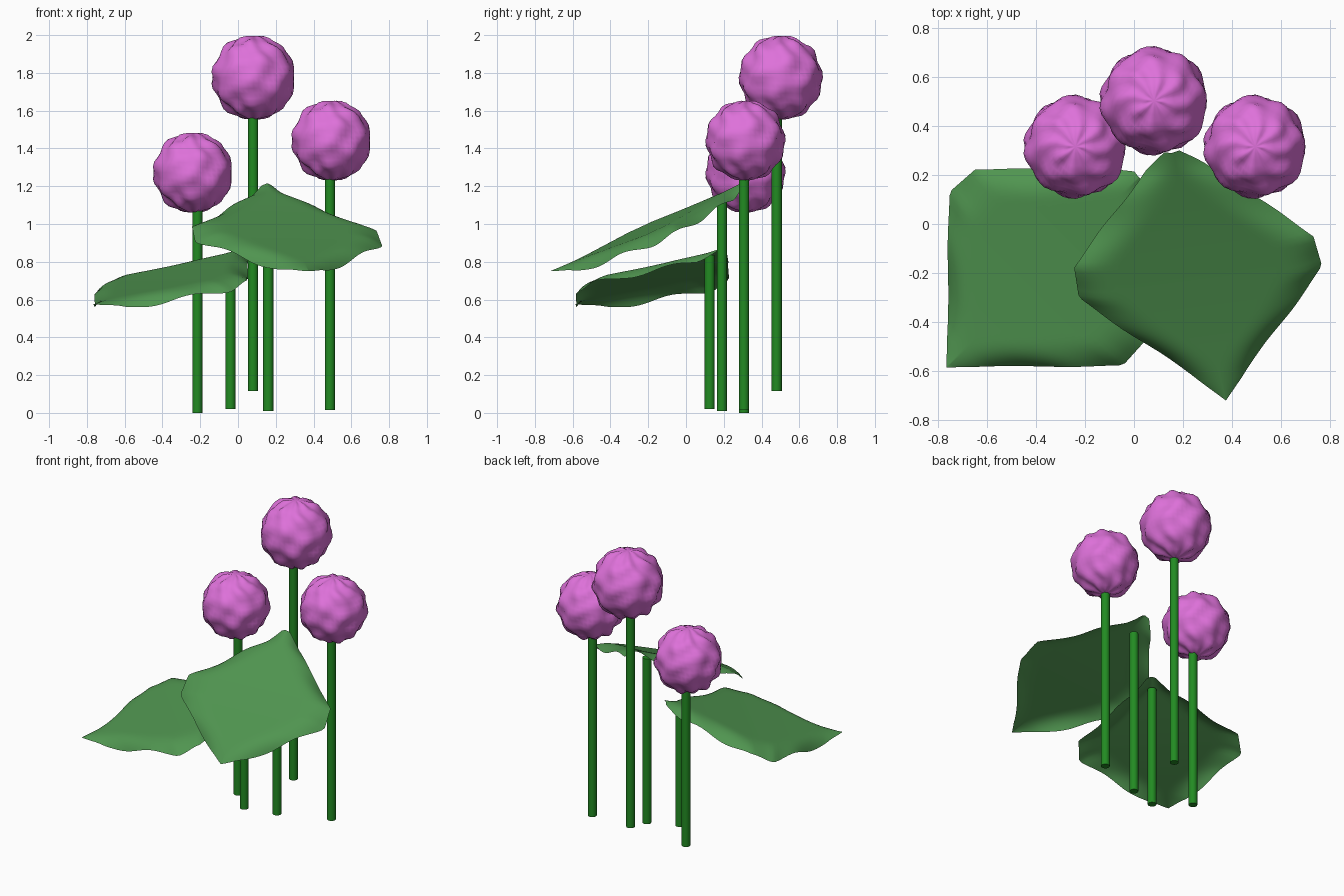
import bpy, bmesh, math
from mathutils import Vector

if "Cube" in bpy.data.objects:
    bpy.data.objects.remove(bpy.data.objects["Cube"])


def material(name, rgb):
    m = bpy.data.materials.new(name)
    m.diffuse_color = (*rgb, 1)
    m.use_nodes = True
    m.node_tree.nodes["Principled BSDF"].inputs["Base Color"].default_value = m.diffuse_color
    return m


STEM = material("stem green", (0.016, 0.258, 0.016))
LEAF = material("leaf green", (0.08, 0.30, 0.08))
PETAL = material("orchid pink", (0.73, 0.165, 0.70))


def finish(bm, name, mat, angle):
    mesh = bpy.data.meshes.new(name)
    bm.to_mesh(mesh)
    bm.free()
    mesh.materials.append(mat)
    obj = bpy.data.objects.new(name, mesh)
    bpy.context.collection.objects.link(obj)
    bpy.ops.object.select_all(action='DESELECT')
    obj.select_set(True)
    bpy.context.view_layer.objects.active = obj
    bpy.ops.object.shade_smooth_by_angle(angle=math.radians(angle))
    return obj


def stem(name, x, y, z0, z1):
    bm = bmesh.new()
    bmesh.ops.create_cone(bm, cap_ends=True, segments=20, radius1=0.027,
                          radius2=0.027, depth=z1 - z0)
    bmesh.ops.translate(bm, verts=bm.verts, vec=(x, y, (z0 + z1) / 2))
    finish(bm, name, STEM, 40)


def flower(name, centre, size):
    # crinkled ball: ridges run from the poles and swing from side to side
    bm = bmesh.new()
    bmesh.ops.create_uvsphere(bm, u_segments=48, v_segments=24, radius=1)
    for v in bm.verts:
        n = v.co.normalized()
        phi, theta = math.atan2(n.y, n.x), math.acos(max(-1, min(1, n.z)))
        fade = min(1, 1.6 * math.sin(theta))
        r = 0.208 + fade * (0.007 * math.cos(8 * phi + 1.8 * math.sin(4 * theta))
                            + 0.005 * math.sin(11 * theta + 2 * math.sin(3 * phi))
                            + 0.003 * math.sin(5 * phi + 7 * theta))
        v.co = n * r * size
        v.co.z *= 1.03
        v.co += Vector(centre)
    finish(bm, name, PETAL, 70)


# half width of the leaf from base to tip
OUTLINE = [(0, 0.03), (0.1, 0.145), (0.42, 0.492), (0.55, 0.5),
           (0.78, 0.252), (0.88, 0.138), (1, 0.0)]


def half_width(t):
    for (a, wa), (b, wb) in zip(OUTLINE, OUTLINE[1:]):
        if t <= b:
            return wa + (wb - wa) * (t - a) / (b - a)
    return 0.0


def leaf(name, base, tip, side):
    # nearly flat sheet with a drooping, wavy rim
    base, axis = Vector(base), Vector(tip) - Vector(base)
    side = Vector(side).normalized()
    normal = side.cross(axis).normalized()
    if normal.z < 0:
        normal.negate()
    rows, cols = 50, 32
    bm = bmesh.new()
    grid = []
    for i in range(rows + 1):
        t = i / rows
        w = half_width(t)
        line = []
        for j in range(cols + 1):
            s = 2 * j / cols - 1
            wave = 0.05 - 0.013 * math.cos(2 * math.pi * (t - 0.16) / 0.26)
            # droop depends on the distance in from the rim
            inset = w * (1 - abs(s))
            droop = wave * max(0, 1 - inset / 0.17) ** 2 * min(1, w / 0.12) * abs(s)
            droop += 0.012 * math.sin(math.pi * t)
            line.append(bm.verts.new(base + axis * t + side * s * w - normal * droop))
        grid.append(line)
    for a, b in zip(grid, grid[1:]):
        for j in range(cols):
            bm.faces.new((a[j], a[j + 1], b[j + 1], b[j]))
    bmesh.ops.remove_doubles(bm, verts=bm.verts, dist=0.0005)
    bm.normal_update()
    if sum(f.normal.z for f in bm.faces) < 0:
        bmesh.ops.reverse_faces(bm, faces=bm.faces)
    finish(bm, name, LEAF, 40)


# flowers on their stems
for label, sx, sy, z0, centre, size in (
        ("left", -0.215, 0.307, 0.0, (-0.238, 0.315, 1.272), 0.98),
        ("middle", 0.08, 0.48, 0.115, (0.083, 0.502, 1.775), 1.03),
        ("right", 0.487, 0.307, 0.015, (0.495, 0.315, 1.442), 0.98)):
    stem(label + "_flower_stem", sx, sy, z0, centre[2] - 0.12)
    flower(label + "_flower_head", centre, size)

# leaves on their stems
stem("left_leaf_stem", -0.04, 0.125, 0.02, 0.835)
stem("right_leaf_stem", 0.16, 0.19, 0.01, 1.13)
leaf("left_leaf", (0.02, 0.19, 0.875), (-0.765, -0.585, 0.575), (0.72, -0.72, 0.0))
leaf("right_leaf", (0.155, 0.29, 1.215), (0.375, -0.72, 0.75), (1.0, 0.13, -0.02))
